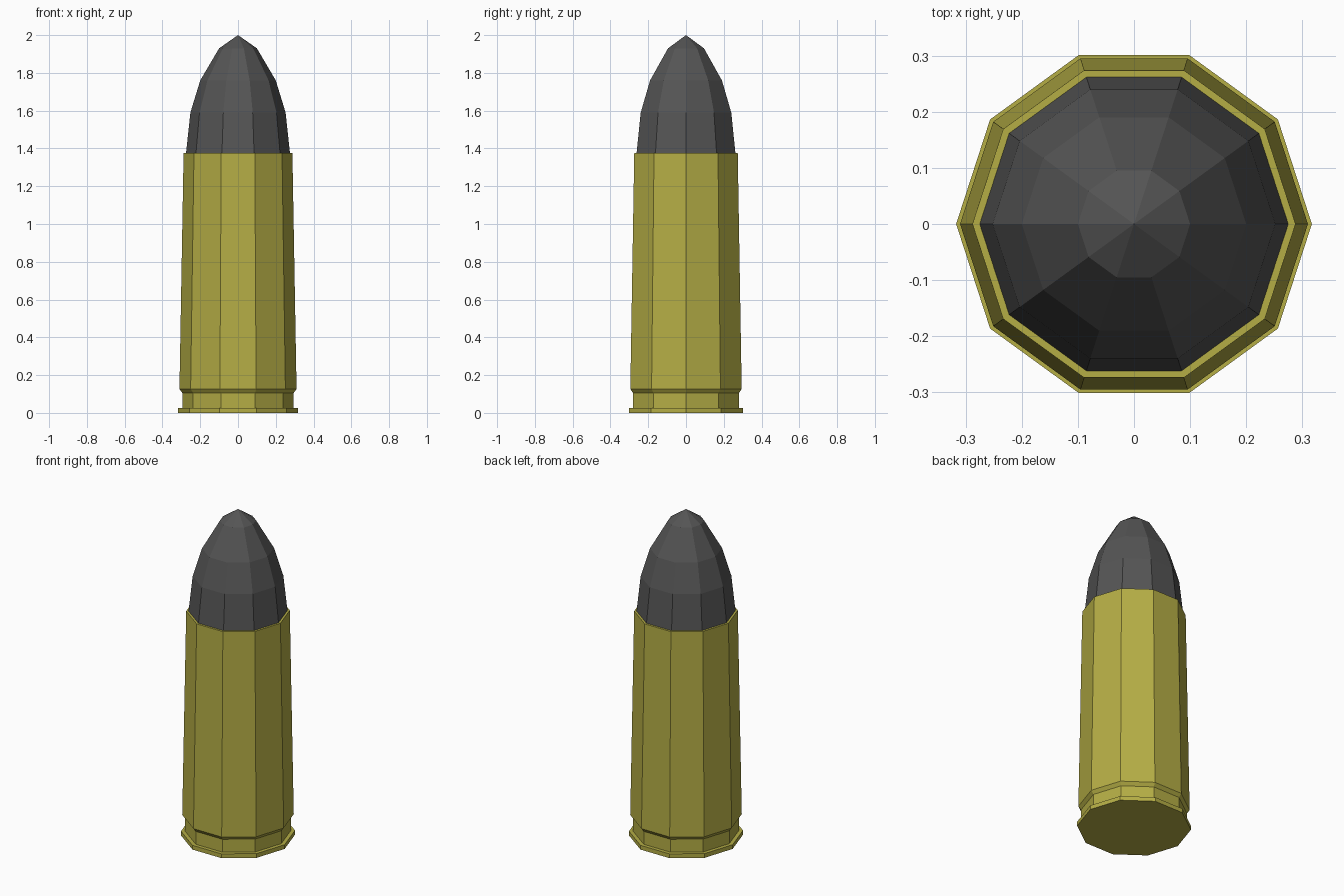
import bpy, bmesh
from math import cos, sin, tau

if "Cube" in bpy.data.objects:
    bpy.data.objects.remove(bpy.data.objects["Cube"])

SIDES = 10


def lathe(name, profile, color):
    """Revolve (radius, z) points into a faceted ten-sided solid."""
    bm = bmesh.new()
    rings = []
    for r, z in profile:
        if r == 0:
            rings.append([bm.verts.new((0, 0, z))] * SIDES)
        else:
            rings.append([bm.verts.new((r * cos(tau * i / SIDES), r * sin(tau * i / SIDES), z))
                          for i in range(SIDES)])
    for low, high in zip(rings, rings[1:]):
        for i in range(SIDES):
            j = (i + 1) % SIDES
            corners = [low[i], low[j], high[j], high[i]]
            bm.faces.new(list(dict.fromkeys(corners)))
    bmesh.ops.recalc_face_normals(bm, faces=bm.faces)
    mesh = bpy.data.meshes.new(name)
    bm.to_mesh(mesh)
    bm.free()
    mat = bpy.data.materials.new(name + "_material")
    mat.diffuse_color = color
    mat.use_nodes = True
    mat.node_tree.nodes["Principled BSDF"].inputs["Base Color"].default_value = mat.diffuse_color
    mesh.materials.append(mat)
    obj = bpy.data.objects.new(name, mesh)
    bpy.context.collection.objects.link(obj)
    return obj


# Brass case: base, rim, extractor groove, tapered wall, mouth lip
lathe("case", [(0, 0), (0.317, 0), (0.317, 0.026), (0.294, 0.026), (0.294, 0.105),
               (0.31, 0.126), (0.288, 1.376), (0.275, 1.376)], (0.46, 0.42, 0.06, 1))

# Dark pointed tip seated in the case mouth
lathe("tip", [(0.275, 1.376), (0.252, 1.59), (0.2, 1.76), (0.1, 1.93), (0, 2.0)],
      (0.09, 0.09, 0.09, 1))
